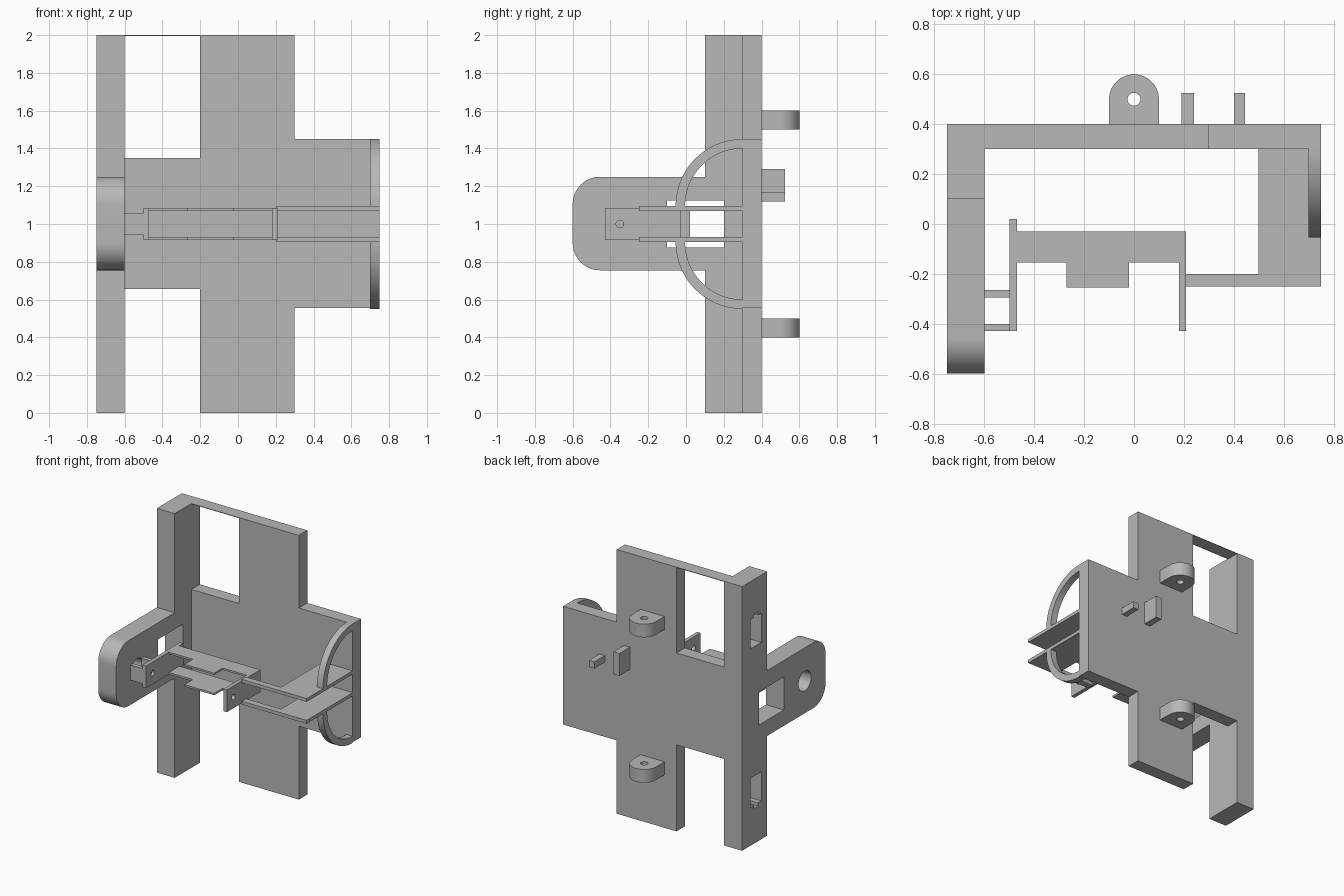
import bpy, bmesh
from math import pi, cos, sin, radians
from mathutils import Vector

default = bpy.data.objects.get("Cube")
if default:
    bpy.data.objects.remove(default, do_unlink=True)

grey = bpy.data.materials.new("plain_grey")
grey.use_nodes = True
COLOR = (0.48, 0.48, 0.48, 1)
grey.diffuse_color = COLOR
grey.node_tree.nodes["Principled BSDF"].inputs["Base Color"].default_value = COLOR

# Profile axes: x maps (y, z), y maps (x, z), z maps (x, y)
PLACE = {
    "x": lambda a, b, t: (t, a, b),
    "y": lambda a, b, t: (a, t, b),
    "z": lambda a, b, t: (a, b, t),
}


def prism(name, axis, outline, start, end):
    """Extrude a flat outline along an axis."""
    bm = bmesh.new()
    face = bm.faces.new([bm.verts.new(PLACE[axis](a, b, start)) for a, b in outline])
    moved = bmesh.ops.extrude_face_region(bm, geom=[face])["geom"]
    offset = Vector(PLACE[axis](0, 0, end - start))
    bmesh.ops.translate(bm, vec=offset,
                        verts=[v for v in moved if isinstance(v, bmesh.types.BMVert)])
    bmesh.ops.recalc_face_normals(bm, faces=bm.faces)
    mesh = bpy.data.meshes.new(name)
    bm.to_mesh(mesh)
    bm.free()
    mesh.materials.append(grey)
    obj = bpy.data.objects.new(name, mesh)
    bpy.context.collection.objects.link(obj)
    return obj


def rect(a0, a1, b0, b1):
    return [(a0, b0), (a1, b0), (a1, b1), (a0, b1)]


def box(name, x, y, z):
    return prism(name, "z", rect(*x, *y), *z)


def arc(a, b, radius, first, last, steps=16):
    angles = [radians(first + (last - first) * i / steps) for i in range(steps + 1)]
    return [(a + radius * cos(t), b + radius * sin(t)) for t in angles]


def disc(a, b, radius):
    return arc(a, b, radius, 0, 360, 32)[:-1]


def cut(obj, *cutters):
    """Subtract the cutters, bake the result and remove them."""
    for cutter in cutters:
        mod = obj.modifiers.new("cut", "BOOLEAN")
        mod.operation = "DIFFERENCE"
        mod.solver = "EXACT"
        mod.object = cutter
        bpy.context.view_layer.update()
        graph = bpy.context.evaluated_depsgraph_get()
        baked = bpy.data.meshes.new_from_object(obj.evaluated_get(graph))
        obj.modifiers.clear()
        obj.data = baked
        bpy.data.objects.remove(cutter, do_unlink=True)


def smooth(obj):
    bpy.ops.object.select_all(action="DESELECT")
    obj.select_set(True)
    bpy.context.view_layer.objects.active = obj
    bpy.ops.object.shade_smooth_by_angle(angle=radians(30))


# Back plate with stepped sides, and the thin strip joining it to the post
prism("back_plate", "y", [
    (-0.6, 0.655), (-0.2, 0.655), (-0.2, 0), (0.3, 0), (0.3, 0.555), (0.75, 0.555),
    (0.75, 1.45), (0.3, 1.45), (0.3, 2), (-0.2, 2), (-0.2, 1.35), (-0.6, 1.35)], 0.3, 0.4)
box("top_strip", (-0.6, -0.2), (0.3, 0.4), (1.996, 2))

# Right post and its rounded forward arm
side = [(0.4, 0), (0.4, 2), (0.1, 2), (0.1, 1.25)]
side += arc(-0.455, 1.105, 0.145, 90, 180) + arc(-0.455, 0.9, 0.145, 180, 270)
side += [(0.1, 0.755), (0.1, 0)]
post = prism("post_and_arm", "x", side, -0.75, -0.6)
cut(post,
    box("window_cutter", (-0.8, -0.5), (-0.1, 0.2), (0.875, 1.125)),
    prism("arm_hole_cutter", "x", disc(-0.35, 1, 0.075), -0.8, -0.5))
# Blind notched slots in the outer side of the post
for s in (-1, 1):
    slot = [(0.17, 1 + s * 0.49), (0.3, 1 + s * 0.49), (0.3, 1 + s * 0.71),
            (0.26, 1 + s * 0.71), (0.26, 1 + s * 0.735), (0.21, 1 + s * 0.735),
            (0.21, 1 + s * 0.71), (0.17, 1 + s * 0.71)]
    cut(post, prism("slot_cutter", "x", slot, -0.8, -0.63))
smooth(post)

# Rear lugs with vertical pin holes
for name, low in (("lower_lug", 0.4), ("upper_lug", 1.5)):
    lug = prism(name, "z", [(-0.1, 0.4), (0.1, 0.4)] + arc(0, 0.5, 0.1, 0, 180, 24), low, low + 0.1)
    cut(lug, prism("lug_cutter", "z", disc(0, 0.5, 0.026), low - 0.1, low + 0.2))
    smooth(lug)

# Rear tabs
box("tall_rear_tab", (0.19, 0.24), (0.4, 0.525), (1.12, 1.29))
box("short_rear_tab", (0.4, 0.445), (0.4, 0.525), (1.12, 1.17))

# Mirrored pairs above and below the middle height
for name, s in (("upper", 1), ("lower", -1)):
    # Curved rib on the left edge
    ring = arc(0.3, 1 + s * 0.095, 0.355, s * 90, s * 180, 24)
    ring += arc(0.3, 1 + s * 0.095, 0.305, s * 180, s * 90, 24)
    smooth(prism(name + "_curved_rib", "x", ring, 0.7, 0.75))
    # Bent shelf reaching from the back plate to the carriage
    low, high = sorted((1 + s * 0.07, 1 + s * 0.095))
    prism(name + "_shelf", "z", [(0.205, -0.25), (0.75, -0.25), (0.75, 0.3), (0.5, 0.3),
                                 (0.5, -0.2), (0.205, -0.2)], low, high)
    # Carriage plate with a forward tab
    low, high = sorted((1 + s * 0.07, 1 + s * 0.084))
    prism(name + "_carriage_plate", "z", [
        (-0.47, -0.155), (-0.27, -0.155), (-0.27, -0.255), (-0.02, -0.255),
        (-0.02, -0.155), (0.18, -0.155), (0.18, -0.03), (-0.47, -0.03)], low, high)

# Carriage end plates with small pivot holes
left_end = box("left_end_plate", (0.18, 0.208), (-0.43, -0.03), (0.916, 1.084))
cut(left_end, prism("pivot_cutter", "x", disc(-0.35, 1, 0.02), 0.1, 0.3))
right_end = box("right_end_plate", (-0.5, -0.47), (-0.43, 0.02), (0.916, 1.084))
cut(right_end, prism("pivot_cutter", "x", disc(-0.35, 1, 0.02), -0.49, -0.4))

# Two short bars linking the carriage to the arm
for name, y in (("front_link_bar", -0.43), ("rear_link_bar", -0.295)):
    box(name, (-0.6, -0.5), (y, y + 0.03), (0.943, 1.057))
